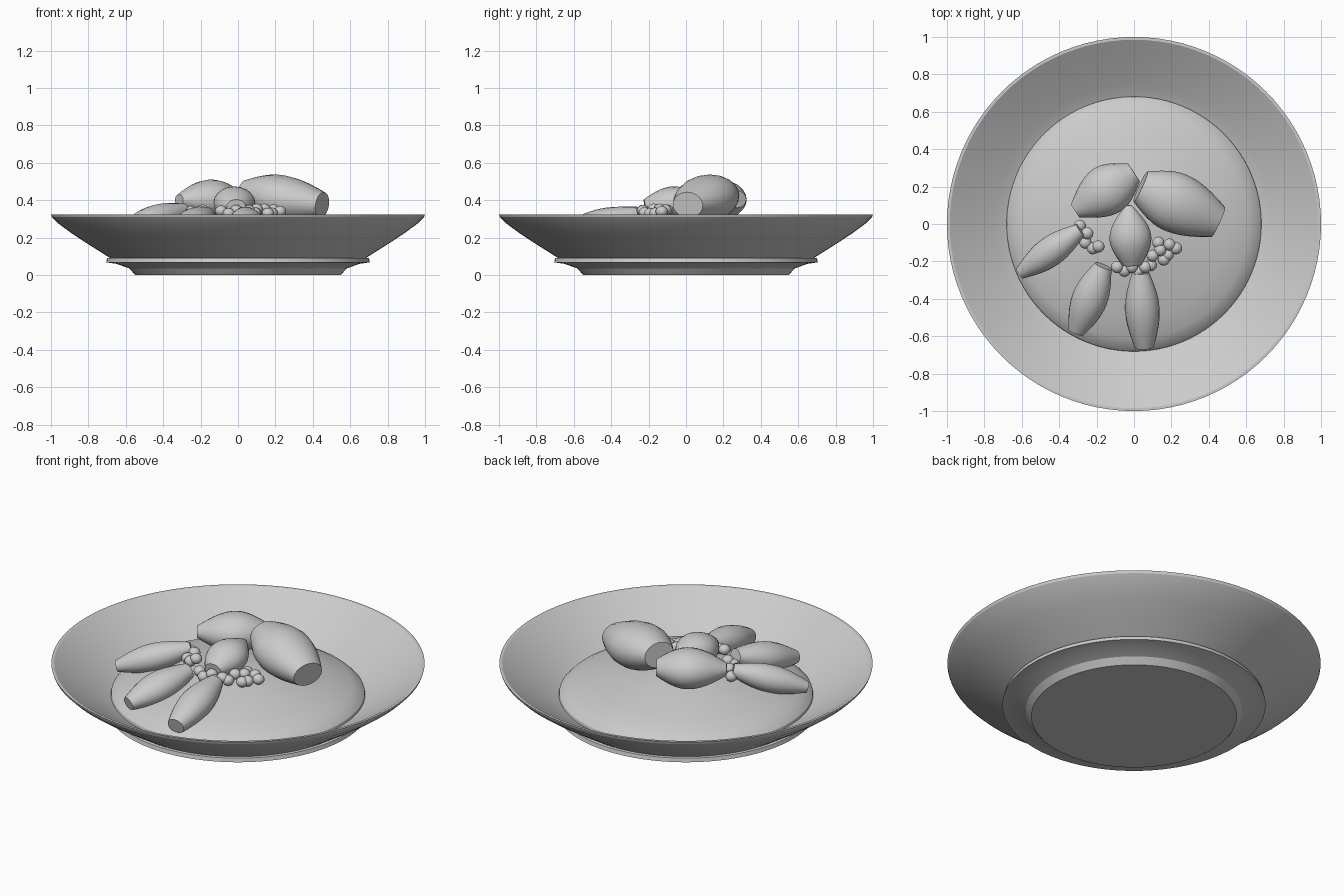
import bpy, bmesh, math
from mathutils import Vector

if "Cube" in bpy.data.objects:
    bpy.data.objects.remove(bpy.data.objects["Cube"])

mat = bpy.data.materials.new("light grey")
mat.diffuse_color = (0.6, 0.6, 0.6, 1)
mat.use_nodes = True
mat.node_tree.nodes["Principled BSDF"].inputs["Base Color"].default_value = mat.diffuse_color


def finish(name, bm, angle=35):
    bmesh.ops.remove_doubles(bm, verts=bm.verts, dist=1e-5)
    bmesh.ops.recalc_face_normals(bm, faces=bm.faces)
    me = bpy.data.meshes.new(name)
    bm.to_mesh(me)
    bm.free()
    me.materials.append(mat)
    ob = bpy.data.objects.new(name, me)
    bpy.context.collection.objects.link(ob)
    bpy.ops.object.select_all(action='DESELECT')
    ob.select_set(True)
    bpy.context.view_layer.objects.active = ob
    bpy.ops.object.shade_smooth_by_angle(angle=math.radians(angle))
    return ob


def lathe(name, profile, steps=96):
    bm = bmesh.new()
    vs = [bm.verts.new((r, 0, z)) for r, z in profile]
    es = [bm.edges.new(p) for p in zip(vs, vs[1:])]
    bmesh.ops.spin(bm, geom=vs + es, cent=(0, 0, 0), axis=(0, 0, 1),
                   angle=2 * math.pi, steps=steps)
    return finish(name, bm, 25)


def barrel(name, p0, p1, half_w, half_h, e0, e1, peak=0.5, sides=20, rings=14):
    """Bulging piece with cut ends, running from p0 to p1."""
    p0, p1 = Vector(p0), Vector(p1)
    axis = (p1 - p0).normalized()
    side = axis.cross(Vector((0, 0, 1))).normalized()
    up = side.cross(axis)
    bm = bmesh.new()
    loops = []
    for i in range(rings + 1):
        t = i / rings
        if t < peak:
            k = e0 + (1 - e0) * math.sin(math.pi / 2 * t / peak)
        else:
            k = e1 + (1 - e1) * math.sin(math.pi / 2 * (1 - t) / (1 - peak))
        c = p0.lerp(p1, t)
        loops.append([bm.verts.new(c + side * (half_w * k * math.cos(a)) + up * (half_h * k * math.sin(a)))
                      for a in (2 * math.pi * j / sides for j in range(sides))])
    for a, b in zip(loops, loops[1:]):
        for j in range(sides):
            n = (j + 1) % sides
            bm.faces.new((a[j], a[n], b[n], b[j]))
    bm.faces.new(loops[0])
    bm.faces.new(loops[-1])
    return finish(name, bm)


# Plate with foot, ledge and flared rim
lathe("plate", [(0, 0), (0.55, 0), (0.58, 0.035), (0.65, 0.06), (0.705, 0.068), (0.70, 0.09),
                (0.685, 0.092), (0.79, 0.158), (0.885, 0.22), (0.96, 0.275), (0.995, 0.31),
                (1.0, 0.325), (0.985, 0.325), (0.94, 0.296), (0.85, 0.238), (0.74, 0.172),
                (0.68, 0.14), (0.6, 0.11), (0, 0.11)])

# Low mound filling the plate
lathe("mound", [(0.685, 0.125), (0.678, 0.155), (0.655, 0.178), (0.61, 0.202), (0.5, 0.235),
                (0.35, 0.272), (0.18, 0.308), (0, 0.33)])

# Large chunks at the back
barrel("large_chunk", (0.035, 0.2, 0.44), (0.45, 0.01, 0.375), 0.16, 0.125, 0.56, 0.55, 0.45)
barrel("back_chunk", (-0.315, 0.07, 0.40), (0.0, 0.275, 0.405), 0.135, 0.108, 0.3, 0.42, 0.55)
barrel("middle_chunk", (-0.03, 0.10, 0.41), (-0.01, -0.22, 0.365), 0.112, 0.088, 0.15, 0.45, 0.55)

# Long wedges fanned out at the front
barrel("left_wedge", (-0.285, -0.03, 0.35), (-0.61, -0.265, 0.245), 0.08, 0.075, 0.45, 0.4)
barrel("front_left_wedge", (-0.165, -0.225, 0.325), (-0.31, -0.58, 0.225), 0.095, 0.08, 0.5, 0.45)
barrel("front_wedge", (0.035, -0.26, 0.325), (0.055, -0.66, 0.22), 0.092, 0.08, 0.5, 0.55)

# Small kernels scattered between the pieces
kernels = [(-0.29, -0.01), (-0.25, -0.05), (-0.26, -0.10), (-0.19, -0.12), (-0.22, -0.13),
           (-0.09, -0.23), (-0.05, -0.25), (-0.01, -0.23), (0.02, -0.255), (0.06, -0.23),
           (0.09, -0.22), (0.10, -0.17), (0.13, -0.10), (0.14, -0.14), (0.16, -0.19),
           (0.19, -0.11), (0.18, -0.165), (0.225, -0.13)]
bm = bmesh.new()
for i, (x, y) in enumerate(kernels):
    z = 0.345 - 0.2 * math.hypot(x, y) + 0.035 + 0.012 * (i % 2)
    ret = bmesh.ops.create_uvsphere(bm, u_segments=12, v_segments=8, radius=0.033)
    bmesh.ops.scale(bm, vec=(1, 1, 0.9), verts=ret["verts"])
    bmesh.ops.translate(bm, vec=(x, y, z), verts=ret["verts"])
finish("kernels", bm)
